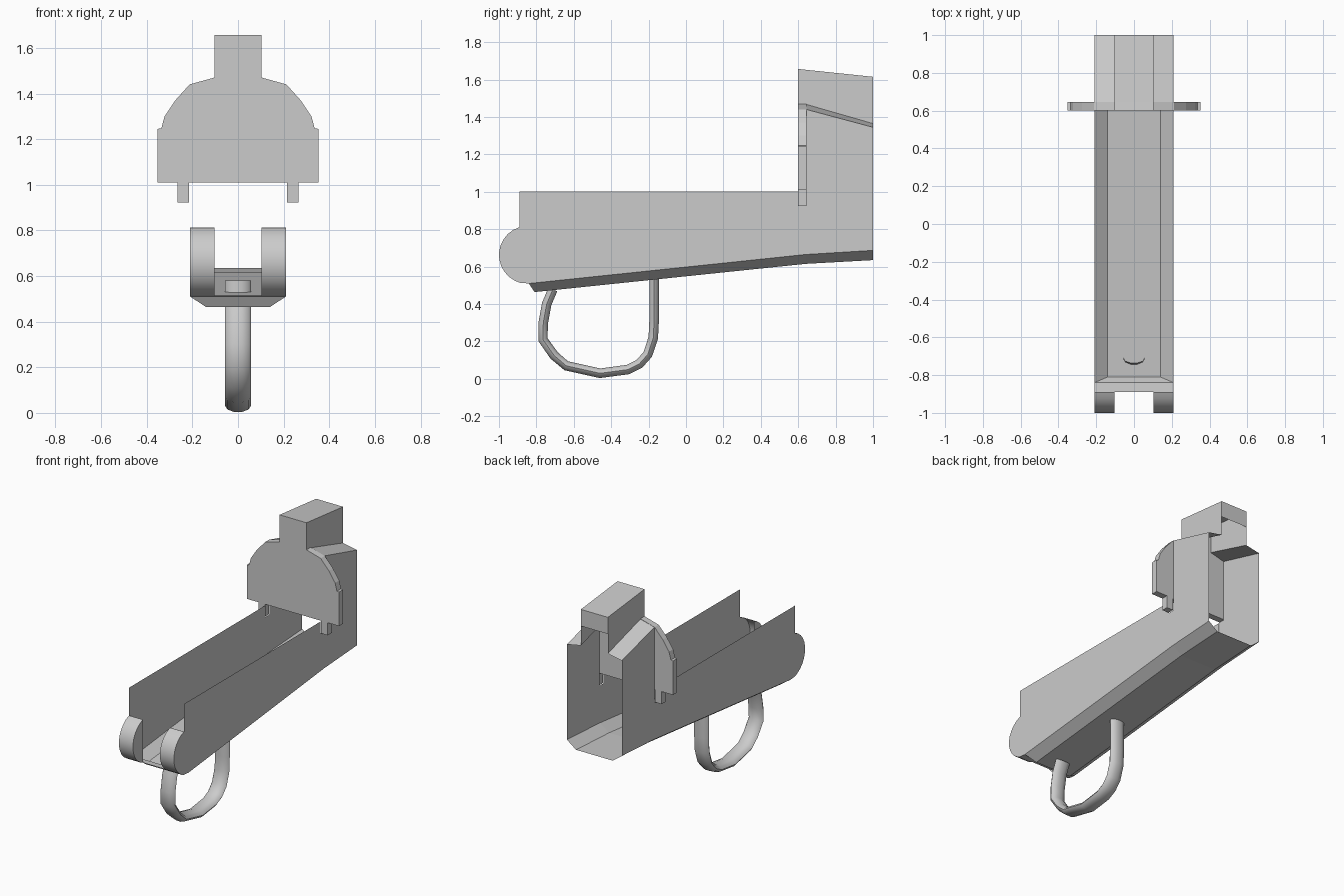
import bpy, bmesh, math
from mathutils import Vector

if "Cube" in bpy.data.objects:
    bpy.data.objects.remove(bpy.data.objects["Cube"])


def make(name, faces, smooth=None):
    """Object from a list of polygons, given as point loops."""
    bm = bmesh.new()
    for f in faces:
        bm.faces.new([bm.verts.new(p) for p in f])
    bmesh.ops.remove_doubles(bm, verts=bm.verts, dist=0.0005)
    bmesh.ops.recalc_face_normals(bm, faces=bm.faces)
    me = bpy.data.meshes.new(name)
    bm.to_mesh(me)
    bm.free()
    ob = bpy.data.objects.new(name, me)
    bpy.context.collection.objects.link(ob)
    if smooth:
        bpy.ops.object.select_all(action='DESELECT')
        ob.select_set(True)
        bpy.context.view_layer.objects.active = ob
        bpy.ops.object.shade_smooth_by_angle(angle=math.radians(smooth))
    return ob


def at_x(x, pts):
    return [(x, y, z) for y, z in pts]


def bridge(a, b):
    """Quads between two open point rows."""
    return [[a[i], a[i + 1], b[i + 1], b[i]] for i in range(len(a) - 1)]


W, N, B = 0.21, 0.103, 0.14   # half widths: walls, neck, bottom

# Rounded nose profile (y, z), from the bottom up to the top edge
cy, cz, r = -0.845, 0.663, 0.155
a0, a1 = math.radians(270), math.radians(107)
arc = [(cy + r * math.cos(a0 + (a1 - a0) * i / 12),
        cz + r * math.sin(a0 + (a1 - a0) * i / 12)) for i in range(13)]
nose = [p for p in arc if p[0] < -0.89]
nose = [(-0.89, 0.514)] + nose + [(-0.89, 0.812)]

# Thin channel: side walls, bevelled bottom, stepped shoulders
upper = [(-0.84, 0.51), (0.64, 0.665), (1.0, 0.687)]
lower = [(-0.81, 0.464), (0.64, 0.615), (1.0, 0.635)]
wall = upper[::-1] + nose + [(-0.89, 1.003), (0.6, 1.003), (0.6, 0.923),
                             (0.645, 0.923), (0.645, 1.44), (1.0, 1.345)]
faces = bridge(at_x(-B, lower), at_x(B, lower))
for s in (-1, 1):
    faces.append(at_x(s * W, wall))
    faces += bridge(at_x(s * W, upper), at_x(s * B, lower))
    faces += bridge(at_x(s * W, [(0.645, 1.44), (1, 1.345)]),
                    at_x(s * N, [(0.645, 1.467), (1, 1.365)]))
    faces.append(at_x(s * N, [(0.645, 1.467), (1, 1.365), (1, 1.615), (0.645, 1.652)]))
faces.append([(-W, -0.84, 0.51), (W, -0.84, 0.51), (B, -0.81, 0.464), (-B, -0.81, 0.464)])
lip = [(-0.89, 0.514), (-0.84, 0.51)]
faces += bridge(at_x(-W, lip), at_x(W, lip))
# Neck roof and its short rear panel
faces += bridge(at_x(-N, [(0.645, 1.652), (1, 1.615), (1, 1.5)]),
                at_x(N, [(0.645, 1.652), (1, 1.615), (1, 1.5)]))
make("channel_body", faces)

# Rounded front lugs, open at the rear
faces = []
for s in (-1, 1):
    faces += bridge(at_x(s * W, nose), at_x(s * N, nose))
    faces.append(at_x(s * N, nose))
make("front_lugs", faces, 30)

# Upright plate with two small feet
half = [(0.215, 1.01), (0.215, 0.923), (0.265, 0.923), (0.265, 1.01), (0.352, 1.01),
        (0.352, 1.245), (0.336, 1.247), (0.322, 1.30), (0.275, 1.37), (0.212, 1.44),
        (N, 1.47), (N, 1.657)]
outline = half + [(-x, z) for x, z in reversed(half)]
front = [(x, 0.6, z) for x, z in outline]
back = [(x, 0.645, z - (0.005 if z > 1.6 else 0)) for x, z in outline]
make("upright_plate", [front, back] + bridge(front + front[:1], back + back[:1]))

# Bent loop underneath: rounded flat section swept along a path
path = [Vector((0, y, z)) for y, z in [
    (-0.17, 0.58), (-0.17, 0.32), (-0.175, 0.22), (-0.205, 0.13), (-0.25, 0.08),
    (-0.31, 0.05), (-0.46, 0.03), (-0.64, 0.07), (-0.705, 0.125), (-0.765, 0.21),
    (-0.763, 0.30), (-0.745, 0.40), (-0.712, 0.478)]]
rows = []
for i, p in enumerate(path):
    t = (path[min(i + 1, len(path) - 1)] - path[max(i - 1, 0)]).normalized()
    n = Vector((0, -t.z, t.y))
    row = []
    for k in range(11):
        a = 2 * math.pi * (k % 10) / 10
        row.append(p + Vector((0.056 * math.cos(a), 0, 0)) + n * 0.027 * math.sin(a))
    rows.append(row)
make("under_loop", [q for u, v in zip(rows, rows[1:]) for q in bridge(u, v)], 50)
